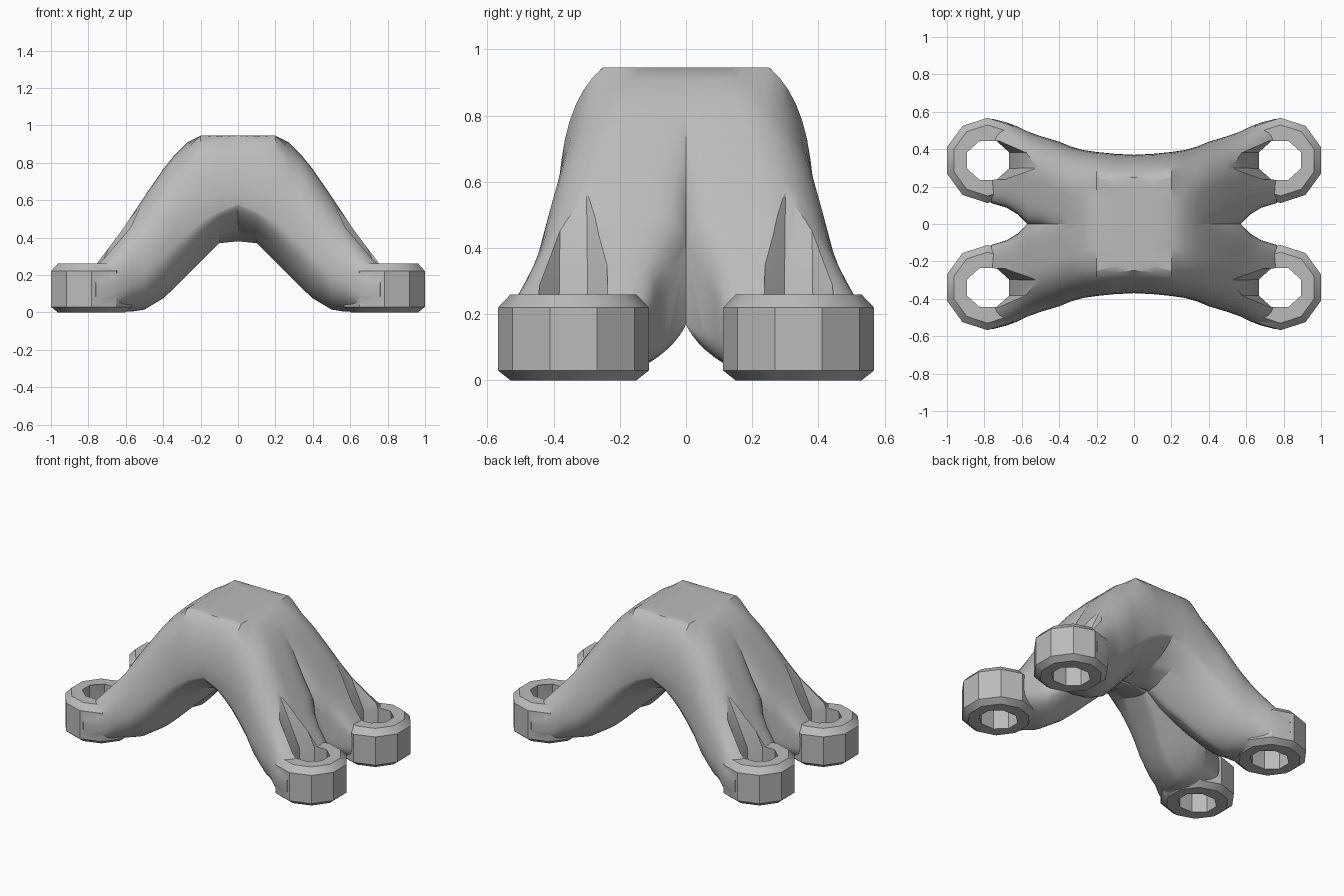
import bpy, bmesh, math

default = bpy.data.objects.get("Cube")
if default:
    bpy.data.objects.remove(default, do_unlink=True)

grey = bpy.data.materials.new("plain grey")
grey.use_nodes = True
grey.diffuse_color = (0.5, 0.5, 0.5, 1)
grey.node_tree.nodes["Principled BSDF"].inputs["Base Color"].default_value = (0.5, 0.5, 0.5, 1)

FOOT_X, FOOT_Y = 0.783, 0.34
PLATEAU = 0.945


def loft(bm, rings, cap_start, cap_end):
    """Bridge equal-length rings of points."""
    rows = [[bm.verts.new(p) for p in ring] for ring in rings]
    n = len(rows[0])
    for a, b in zip(rows, rows[1:]):
        for i in range(n):
            j = (i + 1) % n
            bm.faces.new((a[i], a[j], b[j], b[i]))
    if cap_start:
        bm.faces.new(rows[0][::-1])
    if cap_end:
        bm.faces.new(rows[-1])


def finish(bm, name):
    """Make an object from one quarter, mirrored to the other three."""
    bmesh.ops.recalc_face_normals(bm, faces=bm.faces)
    mesh = bpy.data.meshes.new(name)
    bm.to_mesh(mesh)
    bm.free()
    mesh.materials.append(grey)
    obj = bpy.data.objects.new(name, mesh)
    bpy.context.collection.objects.link(obj)
    mirror = obj.modifiers.new("Mirror", "MIRROR")
    mirror.use_axis = (True, True, False)
    mirror.merge_threshold = 0.0005
    return obj


def leg_section(x, top, mid, bottom, yc, width, high_power, low_power, count=48):
    """Rounded outside, filled towards the centre plane and cut off there."""
    points = []
    for i in range(count):
        a = math.tau * i / count
        c, s = math.cos(a), math.sin(a)
        if s < 0:
            power, half = (low_power if c > 0 else low_power * 0.65), bottom - mid
        else:
            power, half = (high_power if c > 0 else 5), top - mid
        y = yc + width * math.copysign(abs(c) ** (2 / power), c)
        rise = abs(s) ** (2 / power)
        if y < 0:
            y, rise = 0, (1 - (yc / width) ** power) ** (1 / power)
        points.append((x, y, min(mid + half * rise, PLATEAU)))
    return points


def prism(bm, levels, sides, squash=1):
    """Polygon prism at the foot, from (radius, z, x shift) levels."""
    rings = []
    for r, z, shift in levels:
        angles = [math.tau * (i + 0.5) / sides for i in range(sides)]
        rings.append([(FOOT_X + shift + r * math.cos(a), FOOT_Y + r * squash * math.sin(a), z)
                      for a in angles])
    loft(bm, rings, True, True)


# Saddle body and legs: x, top, widest height, bottom, centre y, half width, roundness above and below
stations = [
    (0, 1.02, 0.58, 0.38, 0, 0.37, 2.5, 1.4), (0.1, 1.02, 0.54, 0.37, 0.02, 0.355, 2.5, 1.5),
    (0.2, 1.0, 0.48, 0.27, 0.06, 0.325, 2.6, 1.7), (0.27, 0.91, 0.42, 0.2, 0.11, 0.285, 2.4, 1.8),
    (0.34, 0.84, 0.36, 0.13, 0.15, 0.265, 2.2, 1.9), (0.4, 0.765, 0.3, 0.075, 0.185, 0.255, 2, 2),
    (0.5, 0.62, 0.22, 0.015, 0.225, 0.245, 1.9, 2.2), (0.57, 0.515, 0.19, 0.004, 0.245, 0.25, 1.9, 2.4),
    (0.62, 0.44, 0.16, 0.004, 0.285, 0.235, 1.9, 3), (0.68, 0.36, 0.15, 0.004, 0.315, 0.228, 1.9, 4),
    (0.76, 0.255, 0.14, 0.004, 0.337, 0.226, 2.2, 4), (0.8, 0.22, 0.14, 0.004, 0.34, 0.2, 2.2, 4),
]
bm = bmesh.new()
loft(bm, [leg_section(*s) for s in stations], False, True)
bmesh.ops.remove_doubles(bm, verts=bm.verts, dist=0.0005)
inner = [f for f in bm.faces if all(v.co.y < 0.0001 for v in f.verts)]
bmesh.ops.delete(bm, geom=inner, context="FACES")
body = finish(bm, "four_leg_bracket")

# Bevelled foot rings
bm = bmesh.new()
prism(bm, [(0.19, 0, 0), (0.228, 0.03, 0), (0.228, 0.22, 0), (0.19, 0.26, 0)], 10)
feet = finish(bm, "foot_rings")

# Bolt holes that lean into a shallow groove up each leg
bm = bmesh.new()
prism(bm, [(0.125, -0.1, 0), (0.125, 0.25, 0), (0.11, 0.7, -0.22), (0.11, 0.85, -0.28)], 8, 0.9)
holes = finish(bm, "bolt_hole_cutters")

for tool, operation in ((feet, "UNION"), (holes, "DIFFERENCE")):
    mod = body.modifiers.new(operation.title(), "BOOLEAN")
    mod.operation, mod.object, mod.solver = operation, tool, "EXACT"

# Bake the modifiers and drop the helpers
bpy.context.view_layer.update()
graph = bpy.context.evaluated_depsgraph_get()
baked = bpy.data.meshes.new_from_object(body.evaluated_get(graph))
body.modifiers.clear()
body.data = baked
baked.materials.clear()
baked.materials.append(grey)
for poly in baked.polygons:
    poly.material_index = 0
for tool in (feet, holes):
    bpy.data.objects.remove(tool, do_unlink=True)

bpy.ops.object.select_all(action="DESELECT")
body.select_set(True)
bpy.context.view_layer.objects.active = body
bpy.ops.object.shade_smooth_by_angle(angle=math.radians(28))
